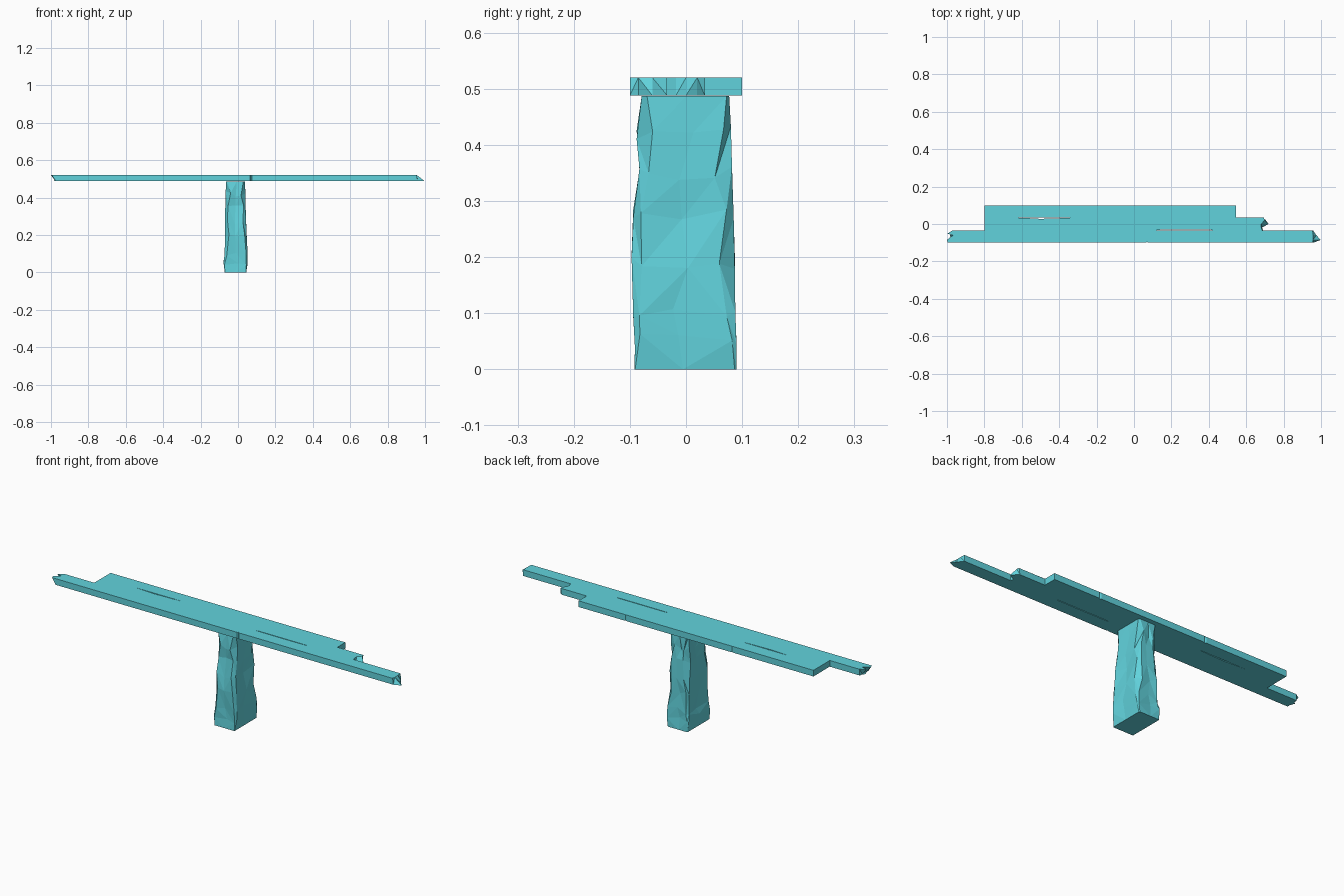
import bpy, bmesh, math, random

if "Cube" in bpy.data.objects:
    bpy.data.objects.remove(bpy.data.objects["Cube"])

random.seed(4)
Z0, Z1 = 0.488, 0.52
teal = bpy.data.materials.new("teal")
teal.diffuse_color = (0.12, 0.65, 0.72, 1)
teal.use_nodes = True
teal.node_tree.nodes["Principled BSDF"].inputs["Base Color"].default_value = teal.diffuse_color


def finish(name, bm):
    bmesh.ops.recalc_face_normals(bm, faces=bm.faces)
    me = bpy.data.meshes.new(name)
    bm.to_mesh(me)
    bm.free()
    me.materials.append(teal)
    ob = bpy.data.objects.new(name, me)
    bpy.context.collection.objects.link(ob)
    return ob


def plank(name, outline):
    """Outline points: (x, y) or (x_top, y, x_bottom) for splintered ends."""
    bm = bmesh.new()
    top = [bm.verts.new((p[0], p[1], Z1)) for p in outline]
    bot = [bm.verts.new((p[-1] if len(p) == 3 else p[0], p[1], Z0)) for p in outline]
    bm.faces.new(top)
    bm.faces.new(bot[::-1])
    n = len(outline)
    for i in range(n):
        j = (i + 1) % n
        bm.faces.new((top[j], top[i], bot[i], bot[j]))
    bmesh.ops.triangulate(bm, faces=bm.faces[:])
    return finish(name, bm)


def nick(x, y, depth, w=0.005):
    """Small V-shaped chip in a plank edge, running towards +x."""
    return [(x - w, y), (x, y + depth), (x + w, y)]


S = 0.0335
# Front plank: longest, both ends broken
plank("front_plank",
      [(-0.995, -0.1, -0.975)] + nick(0.07, -0.1, 0.005) +
      [(0.955, -0.1, 0.96), (0.957, -0.085, 0.998), (0.957, -0.06, 0.975),
       (0.955, -S, 0.957),
       (0.42, -S), (0.30, -S - 0.001), (0.12, -S),
       (-0.97, -S, -0.972), (-0.998, -0.052, -0.975),
       (-0.968, -0.06, -0.985), (-1.0, -0.085, -0.975)])

# Middle plank: splintered right end, worn edges leaving thin gaps
plank("middle_plank",
      [(-0.8, -S), (0.12, -S), (0.14, -S + 0.003), (0.41, -S + 0.003), (0.42, -S),
       (0.685, -S, 0.69), (0.68, -0.018, 0.685), (0.68, 0.0, 0.72),
       (0.698, 0.02, 0.705), (0.695, S, 0.69)] +
      nick(-0.16, S, 0.004, -0.01) +
      [(-0.34, S), (-0.40, S - 0.003), (-0.5, S - 0.006), (-0.55, S - 0.003),
       (-0.62, S), (-0.8, S)])

# Back plank: shortest, square ends
plank("back_plank",
      [(-0.8, S), (0.545, S), (0.545, 0.1)] +
      nick(0.28, 0.1, -0.004, -0.008) + nick(-0.33, 0.1, -0.004, -0.008) +
      [(-0.8, 0.1)])

# Stone post: stacked rings (z, x min, x max, y min, y max, corner chip)
rings = [
    (0.00, -0.071, 0.044, -0.092, 0.090, 0.003),
    (0.05, -0.077, 0.052, -0.091, 0.090, 0.008),
    (0.10, -0.072, 0.052, -0.094, 0.088, 0.016),
    (0.19, -0.069, 0.047, -0.097, 0.087, 0.022),
    (0.27, -0.069, 0.043, -0.094, 0.085, 0.028),
    (0.35, -0.068, 0.041, -0.083, 0.082, 0.026),
    (0.42, -0.066, 0.040, -0.088, 0.080, 0.028),
    (0.487, -0.063, 0.036, -0.079, 0.077, 0.008),
]
bm = bmesh.new()
loops = []
for k, (z, xa, xb, ya, yb, c) in enumerate(rings):
    inner = 0 < k < len(rings) - 1
    pts = []
    corners = [(xa, ya, 1, 1), (xb, ya, -1, 1), (xb, yb, -1, -1), (xa, yb, 1, -1)]
    for i, (x, y, sx, sy) in enumerate(corners):
        a = c * random.uniform(0.4, 1.1)
        b = c * random.uniform(0.4, 1.3)
        pair = [(x, y + sy * b), (x + sx * a, y)]
        pts += pair if i % 2 == 0 else pair[::-1]
        # Dented point in the middle of each side
        x2, y2 = corners[(i + 1) % 4][:2]
        d = random.uniform(0.0, 0.008) if inner else 0
        t = random.uniform(0.38, 0.62)
        mx, my = x + (x2 - x) * t, y + (y2 - y) * t
        dx, dy = [(0, d), (-d, 0), (0, -d), (d, 0)][i]
        pts.append((mx + dx, my + dy))
    loops.append([bm.verts.new((x, y, z + (random.uniform(-0.015, 0.015) if inner else 0)))
                  for x, y in pts])
for lo, hi in zip(loops, loops[1:]):
    n = len(lo)
    for i in range(n):
        j = (i + 1) % n
        if random.random() < 0.5:
            bm.faces.new((lo[i], lo[j], hi[j]))
            bm.faces.new((lo[i], hi[j], hi[i]))
        else:
            bm.faces.new((lo[i], lo[j], hi[i]))
            bm.faces.new((lo[j], hi[j], hi[i]))
bm.faces.new(loops[0][::-1])
bm.faces.new(loops[-1])
finish("stone_post", bm)
